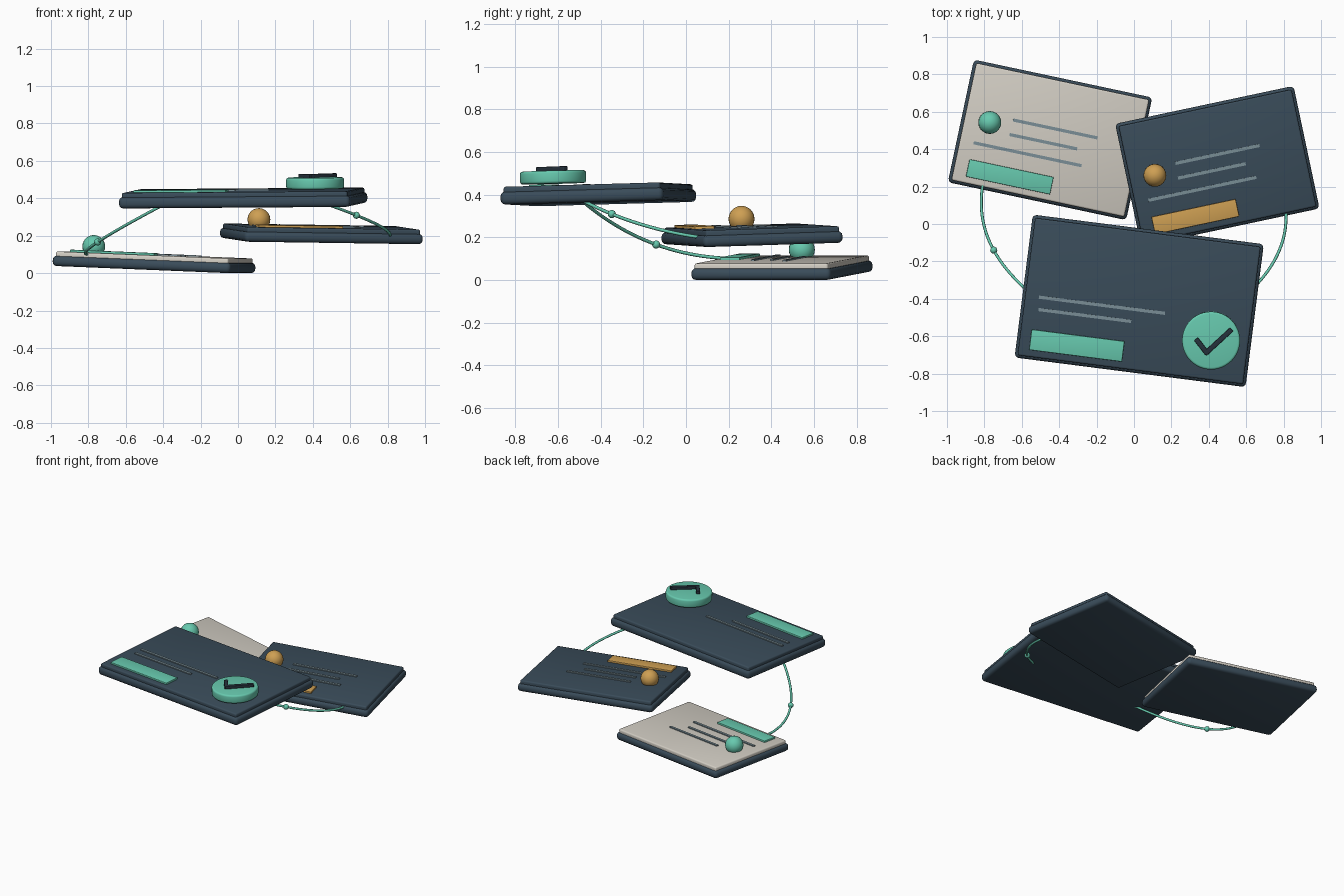
import bpy, math
from mathutils import Matrix, Vector

if "Cube" in bpy.data.objects:
    bpy.data.objects.remove(bpy.data.objects["Cube"])


def material(name, r, g, b):
    m = bpy.data.materials.new(name)
    m.diffuse_color = [(c / 255) ** 2.2 for c in (r, g, b)] + [1]
    m.use_nodes = True
    m.node_tree.nodes["Principled BSDF"].inputs["Base Color"].default_value = m.diffuse_color
    return m


SLATE = material("slate", 60, 77, 90)
CREAM = material("cream", 210, 205, 195)
TEAL = material("teal", 103, 200, 173)
AMBER = material("amber", 205, 158, 84)
GREY = material("grey", 122, 142, 150)
INK = material("ink", 42, 53, 62)


def finish(name, mat, bevel=0, segments=3):
    ob = bpy.context.object
    ob.name = name
    ob.data.materials.append(mat)
    if bevel:
        mod = ob.modifiers.new("bevel", 'BEVEL')
        mod.width, mod.segments = bevel, segments
        mod.limit_method = 'ANGLE'
        bpy.ops.object.modifier_apply(modifier="bevel")
    bpy.ops.object.shade_smooth_by_angle(angle=math.radians(35))
    return ob


def box(name, frame, x, y, z0, z1, w, d, mat, bevel=0, turn=0):
    """Box spanning z0..z1 in the tilted frame of a card."""
    bpy.ops.mesh.primitive_cube_add(size=1)
    ob = bpy.context.object
    ob.data.transform(Matrix.Diagonal((w, d, z1 - z0, 1)))
    finish(name, mat, bevel)
    ob.matrix_world = (frame @ Matrix.Translation((x, y, (z0 + z1) / 2))
                       @ Matrix.Rotation(turn, 4, 'Z'))
    return ob


def ball(name, pos, r, mat, seg=24):
    bpy.ops.mesh.primitive_uv_sphere_add(radius=r, segments=seg, ring_count=seg // 2, location=pos)
    return finish(name, mat)


def card_frame(x, y, z, turn, pitch, roll):
    return (Matrix.Translation((x, y, z)) @ Matrix.Rotation(math.radians(turn), 4, 'Z')
            @ Matrix.Rotation(math.radians(roll), 4, 'Y')
            @ Matrix.Rotation(math.radians(pitch), 4, 'X'))


def card(name, frame, w, d, base, top, face, bar, bar_mat, lines):
    """Rounded tray, face panel, button bar and text lines."""
    box(name + "_base", frame, 0, 0, 0, base, w, d, SLATE, 0.022)
    box(name + "_panel", frame, 0, 0, base - 0.02, top, w - 0.03, d - 0.03, face, 0.01)
    bx, by, bw, bd = bar
    box(name + "_button", frame, bx, by, top - 0.005, top + 0.012, bw, bd, bar_mat, 0.003)
    for i, (lx, ly, lw) in enumerate(lines):
        box(f"{name}_text_line_{i + 1}", frame, lx, ly, top - 0.004, top + 0.007,
            lw, 0.017, GREY)


# Two small cards sharing one layout
small_lines = [(0.013, 0.063, 0.46), (-0.035, -0.017, 0.37), (-0.104, -0.10, 0.59)]
small = [("light_card", card_frame(-0.45, 0.45, 0.019, -12, 0, 2.3), CREAM, TEAL),
         ("dark_card", card_frame(0.445, 0.31, 0.171, 12, 1.8, 0.8), SLATE, AMBER)]
for name, frame, face, accent in small:
    card(name, frame, 0.975, 0.67, 0.055, 0.078, face,
         (-0.172, -0.238, 0.46, 0.095), accent, small_lines)
    ball(name + "_ball", frame @ Vector((-0.338, 0.024, 0.11)), 0.061, accent)

# Large front card
front = card_frame(0.028, -0.41, 0.36, -7.3, 1.6, -0.4)
card("front_card", front, 1.245, 0.77, 0.06, 0.083, SLATE,
     (-0.30, -0.278, 0.50, 0.11), TEAL, [(-0.194, -0.047, 0.68), (-0.278, -0.113, 0.50)])

# Round badge with a tick mark
badge = front @ Matrix.Translation((0.409, -0.159, 0.083))
bpy.ops.mesh.primitive_cylinder_add(vertices=48, radius=0.155, depth=0.06)
finish("badge_disc", TEAL, 0.012).matrix_world = badge @ Matrix.Translation((0, 0, 0.04))
tick = [Vector((-0.074, -0.008)), Vector((-0.016, -0.066)), Vector((0.095, 0.066))]
for i in range(2):
    a, b = tick[i], tick[i + 1]
    m, d = (a + b) / 2, b - a
    box(f"tick_stroke_{i + 1}", badge, m.x, m.y, 0.065, 0.09, d.length + 0.02, 0.026,
        INK, 0.004, math.atan2(d.y, d.x))


# Curved connectors with a small bead on each
def connector(name, p0, p1, p2, bead_t):
    p0, p1, p2 = Vector(p0), Vector(p1), Vector(p2)

    def at(t):
        return p0 * (1 - t) ** 2 + p1 * 2 * t * (1 - t) + p2 * t * t

    cu = bpy.data.curves.new(name, 'CURVE')
    cu.dimensions = '3D'
    cu.bevel_depth, cu.bevel_resolution, cu.use_fill_caps = 0.008, 2, True
    sp = cu.splines.new('POLY')
    sp.points.add(28)
    for i, p in enumerate(sp.points):
        p.co = (*at(i / 28), 1)
    sp.use_smooth = True
    cu.materials.append(TEAL)
    bpy.context.collection.objects.link(bpy.data.objects.new(name, cu))
    ball(name + "_bead", at(bead_t), 0.019, TEAL, 16)


connector("left_connector", (-0.80, 0.25, 0.10), (-0.90, -0.165, 0.10), (-0.40, -0.48, 0.365), 0.5)
connector("right_connector", (0.80, 0.15, 0.19), (0.88, -0.20, 0.225), (0.47, -0.48, 0.37), 0.77)
